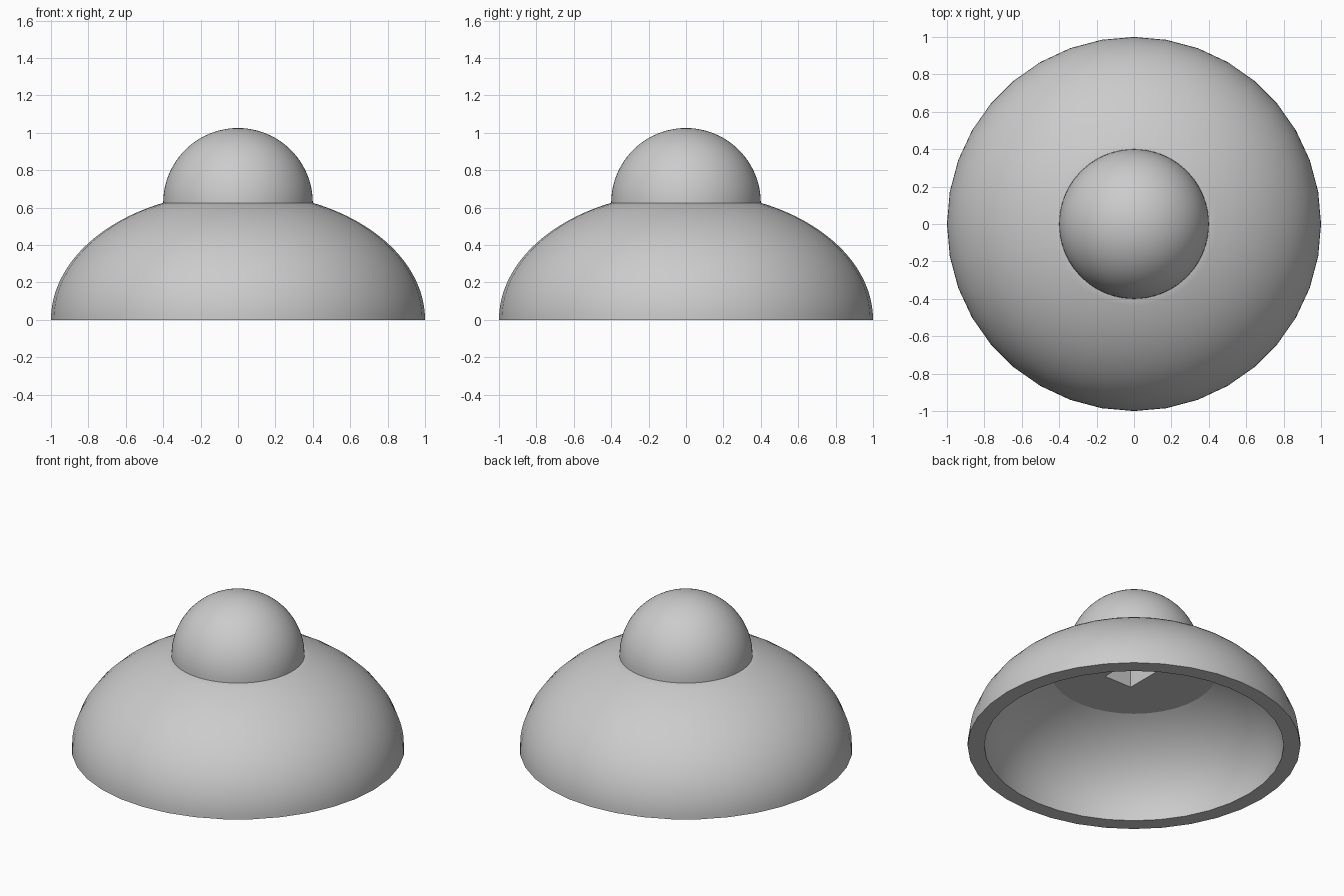
import bpy, bmesh, math

if "Cube" in bpy.data.objects:
    bpy.data.objects.remove(bpy.data.objects["Cube"])

grey = bpy.data.materials.new("plain grey")
grey.use_nodes = True
grey.diffuse_color = (0.6, 0.6, 0.6, 1)
grey.node_tree.nodes["Principled BSDF"].inputs["Base Color"].default_value = (0.6, 0.6, 0.6, 1)


def arc(a, b, base, r_end, steps):
    """Quarter-ellipse points from the widest radius up to radius r_end."""
    end = math.acos(r_end / a)
    return [(a * math.cos(end * i / steps), base + b * math.sin(end * i / steps))
            for i in range(steps + 1)]


def lathe(name, profile, sides):
    """Revolve (radius, height) points round z; the ends lie on the axis."""
    bm = bmesh.new()
    rings = []
    for r, z in profile:
        n = 1 if r < 1e-5 else sides
        rings.append([bm.verts.new((r * math.cos(math.tau * k / sides),
                                    r * math.sin(math.tau * k / sides), z))
                      for k in range(n)])
    for low, high in zip(rings, rings[1:]):
        for k in range(sides):
            j = (k + 1) % sides
            quad = [low[k % len(low)], low[j % len(low)],
                    high[j % len(high)], high[k % len(high)]]
            bm.faces.new(list(dict.fromkeys(quad)))
    bmesh.ops.recalc_face_normals(bm, faces=bm.faces)
    mesh = bpy.data.meshes.new(name)
    bm.to_mesh(mesh)
    bm.free()
    mesh.materials.append(grey)
    obj = bpy.data.objects.new(name, mesh)
    bpy.context.collection.objects.link(obj)
    return obj


# Hollow lower dome: flat ceiling, inner wall, rim, outer wall, flat top
inner = arc(0.9, 0.614, 0, 0.5, 24)
outer = arc(1.0, 0.682, 0, 0.4, 28)
ceiling = inner[-1][1]
shell = lathe("lower_dome", [(0, ceiling)] + inner[::-1] + outer + [(0, outer[-1][1])], 36)

# Rounded cap on top
cap = lathe("top_cap", [(0, 0.625)] + arc(0.4, 0.4, 0.625, 0, 24), 72)

# Rectangular socket cut up through the ceiling
bpy.ops.mesh.primitive_cube_add(size=1, location=(0, 0, 0.6))
cutter = bpy.context.object
cutter.name = "socket_cutter"
cutter.scale = (0.2, 0.3, 0.4)
cutter.hide_render = True
cutter.data.materials.append(grey)

for obj in (shell, cap):
    bpy.ops.object.select_all(action='DESELECT')
    obj.select_set(True)
    bpy.context.view_layer.objects.active = obj
    cut = obj.modifiers.new("socket", 'BOOLEAN')
    cut.operation = 'DIFFERENCE'
    cut.solver = 'EXACT'
    cut.object = cutter
    bpy.ops.object.modifier_apply(modifier=cut.name)
    bpy.ops.object.shade_smooth_by_angle(angle=math.radians(20))

bpy.data.objects.remove(cutter)
